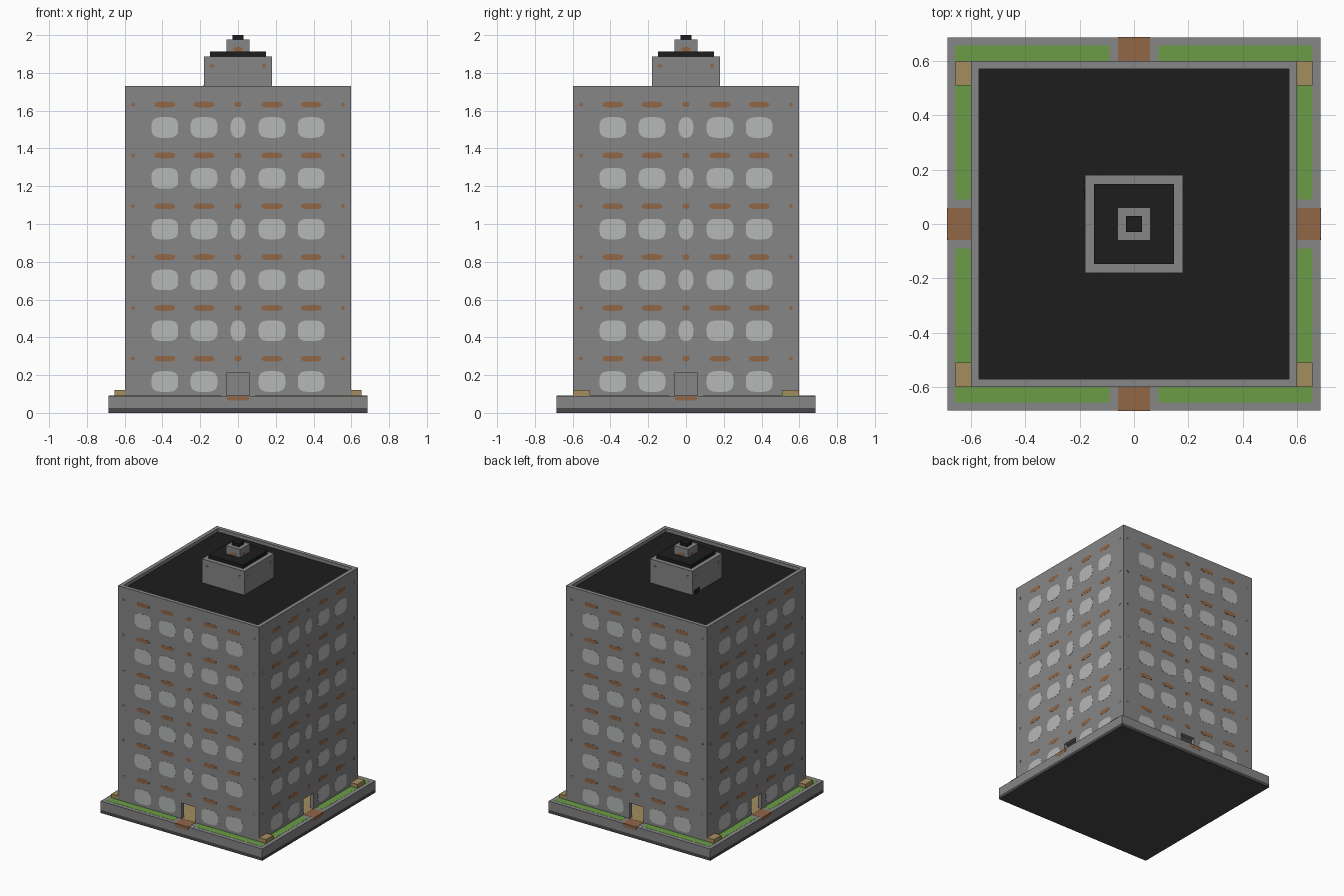
import bpy, bmesh, math
from mathutils import Matrix, Vector

cube = bpy.data.objects.get("Cube")
if cube:
    bpy.data.objects.remove(cube, do_unlink=True)


def material(name, rgb):
    lin = [((c / 255 + 0.055) / 1.055) ** 2.4 for c in rgb] + [1.0]
    m = bpy.data.materials.new(name)
    m.use_nodes = True
    m.diffuse_color = lin
    m.node_tree.nodes["Principled BSDF"].inputs["Base Color"].default_value = lin
    return m


GREY = material("concrete grey", (134, 134, 134))
DARK_GREY = material("footing grey", (72, 72, 72))
BLACK = material("roof black", (29, 29, 29))
GLASS = material("window pale grey", (182, 184, 183))
BROWN = material("brick brown", (144, 103, 71))
GREEN = material("lawn green", (107, 156, 70))
TAN = material("timber tan", (163, 141, 95))


def finish(name, bm, mat):
    bmesh.ops.recalc_face_normals(bm, faces=bm.faces)
    mesh = bpy.data.meshes.new(name)
    bm.to_mesh(mesh)
    bm.free()
    mesh.materials.append(mat)
    ob = bpy.data.objects.new(name, mesh)
    bpy.context.collection.objects.link(ob)


def add_box(bm, x0, x1, y0, y1, z0, z1, turn=Matrix()):
    size = Matrix.Diagonal((x1 - x0, y1 - y0, z1 - z0, 1))
    place = Matrix.Translation(((x0 + x1) / 2, (y0 + y1) / 2, (z0 + z1) / 2))
    bmesh.ops.create_cube(bm, size=1, matrix=turn @ place @ size)


def block(name, half, z0, z1, mat):
    bm = bmesh.new()
    add_box(bm, -half, half, -half, half, z0, z1)
    finish(name, bm, mat)


def extrude(bm, points, depth, turn):
    face = bm.faces.new([bm.verts.new(turn @ Vector(p)) for p in points])
    new = bmesh.ops.extrude_face_region(bm, geom=[face], use_keep_orig=True)
    verts = [v for v in new["geom"] if isinstance(v, bmesh.types.BMVert)]
    bmesh.ops.translate(bm, verts=verts, vec=turn.to_3x3() @ Vector((0, depth, 0)))
    return verts


LIFT = 0.001


def add_plate(bm, turn, face, x, z, w, h, power):
    """Paint-thin rounded plate on a wall; higher power is squarer."""
    outline = []
    for i in range(20):
        a = math.radians(18 * i + 9)
        c, s = math.cos(a), math.sin(a)
        outline.append((x + math.copysign(abs(c) ** (2 / power), c) * w / 2,
                        -face - LIFT,
                        z + math.copysign(abs(s) ** (2 / power), s) * h / 2))
    extrude(bm, outline, 0.003, turn)


SIDES = [Matrix.Rotation(math.radians(90 * i), 4, "Z") for i in range(4)]
BASE, WALL, TOP, EDGE, INNER = 0.09, 0.598, 1.73, 0.685, 0.568

# Plinth with a dark footing
block("plinth_footing", EDGE, 0, 0.025, DARK_GREY)
block("plinth", EDGE, 0.025, BASE, GREY)

# Tower walls with a doorway in each side, mitred at the corners
bm = bmesh.new()
for turn in SIDES:
    outline = [(-WALL, BASE), (-0.06, BASE), (-0.06, 0.21), (0.06, 0.21),
               (0.06, BASE), (WALL, BASE), (WALL, TOP), (-WALL, TOP)]
    inner = extrude(bm, [(x, -WALL, z) for x, z in outline], WALL - INNER, turn)
    for v in inner:
        p = turn.inverted() @ v.co
        if abs(p.x) > 0.5:
            p.x = math.copysign(INNER, p.x)
            v.co = turn @ p
bmesh.ops.remove_doubles(bm, verts=bm.verts, dist=0.0001)
finish("tower_walls", bm, GREY)

# Interior seen through the doorways
block("lobby_floor", WALL - 0.002, BASE, BASE + LIFT, TAN)
block("lobby_ceiling", INNER, 0.27, 0.29, GREY)
block("central_shaft", 0.18, BASE, 0.27, GREY)

# Roof and stacked rooftop housing
block("roof_deck", INNER, 1.68, 1.705, BLACK)
block("roof_housing", 0.18, 1.705, 1.887, GREY)
block("housing_roof", 0.147, 1.887, 1.913, BLACK)
block("roof_turret", 0.06, 1.913, 1.976, GREY)
block("turret_cap", 0.03, 1.976, 2.0, BLACK)
bm = bmesh.new()
add_box(bm, -0.182, -0.179, 0.09, 0.16, 1.705, 1.735)
finish("housing_hatch", bm, BLACK)

# Windows and brick panels on every floor of every side
windows, panels, marks = bmesh.new(), bmesh.new(), bmesh.new()
for turn in SIDES:
    for floor in range(6):
        wz, pz = 0.166 + 0.269 * floor, 0.287 + 0.269 * floor
        for x in (-0.387, -0.18, 0.18, 0.387):
            add_plate(windows, turn, WALL, x, wz, 0.142, 0.11, 3.2)
            add_plate(panels, turn, WALL, x, pz, 0.11, 0.031, 3)
        if floor:
            add_plate(windows, turn, WALL, 0, wz, 0.078, 0.11, 2.4)
        add_plate(panels, turn, WALL, 0, pz, 0.04, 0.028, 2.2)
        for x in (-0.555, 0.555):
            add_plate(marks, turn, WALL, x, pz, 0.022, 0.022, 1.5)
    for x in (-0.138, 0.138):
        add_plate(marks, turn, 0.18, x, 1.838, 0.022, 0.022, 1.5)
    add_plate(marks, turn, 0.06, 0, 1.925, 0.05, 0.024, 2.5)
finish("windows", windows, GLASS)
finish("brick_panels", panels, BROWN)
finish("brick_marks", marks, BROWN)

# Paths and lawns on the plinth
paths, lawns = bmesh.new(), bmesh.new()
for turn in SIDES:
    add_box(paths, -0.059, 0.059, -EDGE, -WALL, BASE - 0.002, BASE + LIFT, turn)
    add_plate(paths, turn, EDGE, 0, 0.078, 0.118, 0.026, 4)
    add_box(lawns, -0.655, -0.09, -0.655, -WALL, BASE - 0.002, BASE + LIFT, turn)
    add_box(lawns, 0.09, WALL, -0.655, -WALL, BASE - 0.002, BASE + LIFT, turn)
finish("paths", paths, BROWN)
finish("lawns", lawns, GREEN)

# Corner planter boxes along the two flanks
bm = bmesh.new()
for x in (-0.655, WALL):
    for y in (-WALL, WALL - 0.09):
        add_box(bm, x, x + 0.057, y, y + 0.09, BASE, 0.12)
finish("corner_boxes", bm, TAN)
